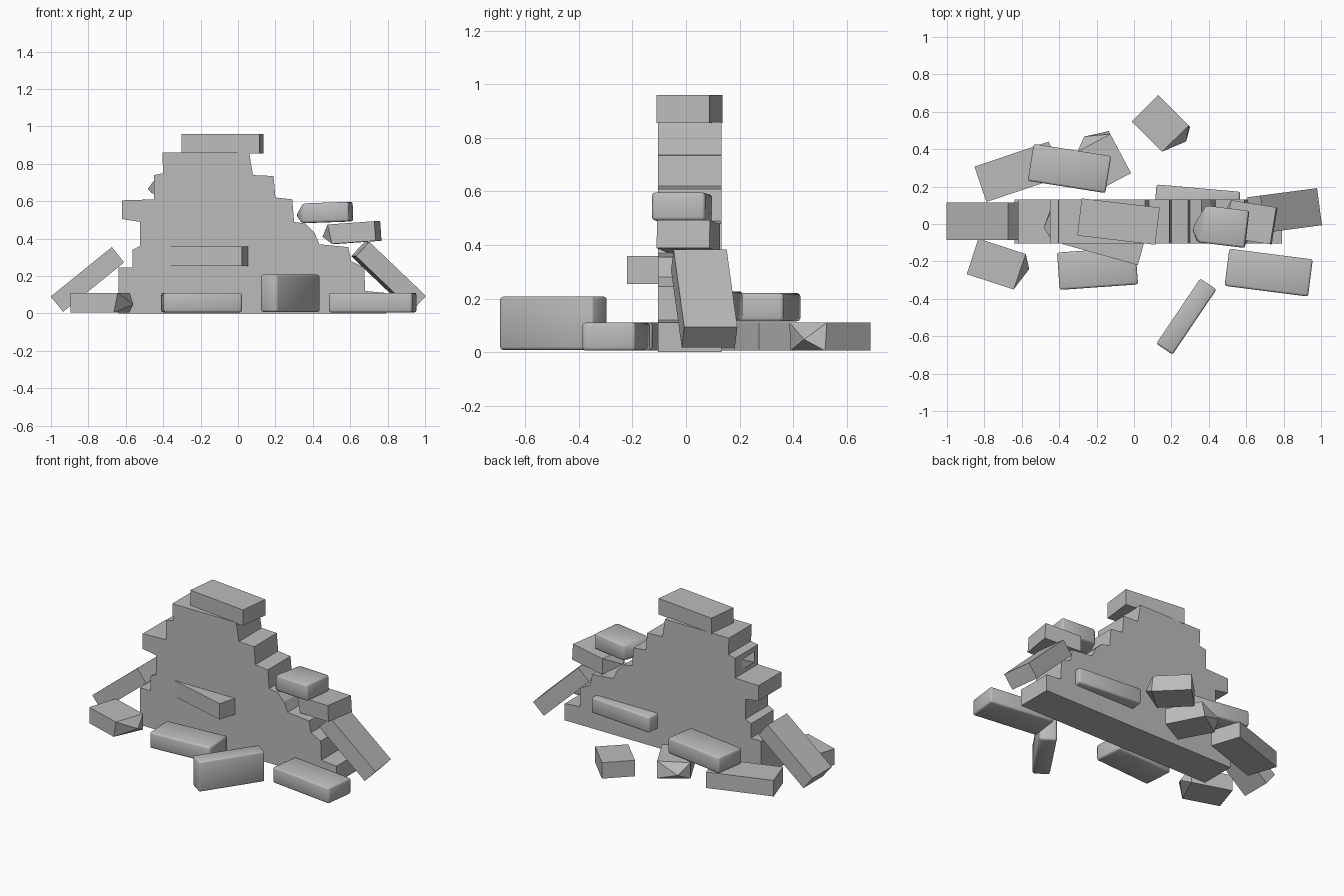
import bpy
import bmesh
import random
from math import radians
from mathutils import Euler, Matrix, Vector

random.seed(4)
old = bpy.data.objects.get("Cube")
if old:
    bpy.data.objects.remove(old)

stone = bpy.data.materials.new("grey stone")
stone.use_nodes = True
GREY = (0.5, 0.5, 0.5, 1)
stone.diffuse_color = GREY
stone.node_tree.nodes["Principled BSDF"].inputs["Base Color"].default_value = GREY


def finish(name, bm, worn=False):
    """Turn a bmesh into a grey object, with softened edges if worn."""
    bmesh.ops.recalc_face_normals(bm, faces=bm.faces)
    mesh = bpy.data.meshes.new(name)
    bm.to_mesh(mesh)
    bm.free()
    mesh.materials.append(stone)
    obj = bpy.data.objects.new(name, mesh)
    bpy.context.collection.objects.link(obj)
    if worn:
        bevel = obj.modifiers.new("worn edges", 'BEVEL')
        bevel.width = 0.012
        bevel.segments = 2
        mesh.polygons.foreach_set("use_smooth", [True] * len(mesh.polygons))
    return obj


def brick(name, loc, yaw=0, tilt=0, roll=0, length=0.42, worn=False, broken=False):
    """One brick; a broken one has a jagged point on its own +x end."""
    bm = bmesh.new()
    bmesh.ops.create_cube(bm, size=1)
    bmesh.ops.scale(bm, vec=(length, 0.2, 0.105), verts=bm.verts)
    if broken:
        end = max(bm.faces, key=lambda f: f.calc_center_median().x)
        for v in end.verts:
            v.co.x -= random.uniform(0.0, 0.03)
        tip = bmesh.ops.poke(bm, faces=[end])["verts"][0]
        tip.co += Vector((0.05, 0.03, -0.01))
    turn = Euler((radians(roll), radians(tilt), radians(yaw))).to_matrix().to_4x4()
    bmesh.ops.transform(bm, matrix=Matrix.Translation(loc) @ turn, verts=bm.verts)
    return finish(name, bm, worn)


# Stepped wall: one outline extruded through its thickness
outline = [
    (-.64, 0), (-.64, .245), (-.565, .245), (-.565, .34), (-.525, .36), (-.525, .49),
    (-.62, .505), (-.62, .605), (-.45, .61), (-.45, .74), (-.4, .75), (-.405, .86),
    (.06, .86), (.08, .74), (.19, .735), (.2, .62), (.29, .61), (.3, .49),
    (.36, .48), (.41, .43), (.435, .37), (.59, .355), (.605, .28), (.675, .245),
    (.68, .12), (.79, .11), (.79, 0)]
bm = bmesh.new()
face = bm.faces.new([bm.verts.new((x, -.105, z)) for x, z in outline])
side = bmesh.ops.extrude_face_region(bm, geom=[face])["geom"]
bmesh.ops.translate(bm, vec=(0, .237, 0),
                    verts=[g for g in side if isinstance(g, bmesh.types.BMVert)])
finish("wall", bm)

# Loose bricks still set in the wall
brick("cap_brick", (-.083, .013, .907), yaw=-6.7)
brick("front_jutting_brick", (-.155, -.067, .307), yaw=-15.6)
brick("back_jutting_brick", (.336, .092, .175), yaw=-5, length=.45, worn=True)
brick("left_broken_course", (-.34, .01, .675), yaw=180, length=.2, broken=True)

# Bricks sliding off the broken slope
brick("upper_slope_brick", (.475, -.013, .54), yaw=173, tilt=2, length=.26,
      worn=True, broken=True)
brick("lower_slope_brick", (.62, .01, .432), yaw=171, tilt=4, length=.26, broken=True)

# Bricks leaning on the two ends
brick("left_leaning_brick", (-.805, .015, .182), tilt=-39)
brick("right_leaning_brick", (.805, .068, .2), yaw=7.5, tilt=43.5)

# Fallen bricks on the ground in front
FLOOR = .058
brick("front_left_half_brick", (-.735, -.215, FLOOR), yaw=-18, length=.27, broken=True)
brick("front_middle_brick", (-.195, -.238, FLOOR), yaw=4, worn=True)
brick("front_right_brick", (.72, -.26, FLOOR), yaw=-7.3, length=.45, worn=True)
brick("front_upright_brick", (.28, -.495, .108), yaw=56, roll=90, worn=True)

# Fallen bricks on the ground behind
brick("back_left_brick", (-.622, .279, FLOOR), yaw=18.5)
brick("back_stacked_brick", (-.345, .297, .168), yaw=-9, worn=True)
brick("back_middle_half_brick", (-.165, .34, FLOOR), yaw=118, length=.26, broken=True)
brick("back_right_half_brick", (.147, .53, FLOOR), yaw=-45, length=.25, broken=True)
